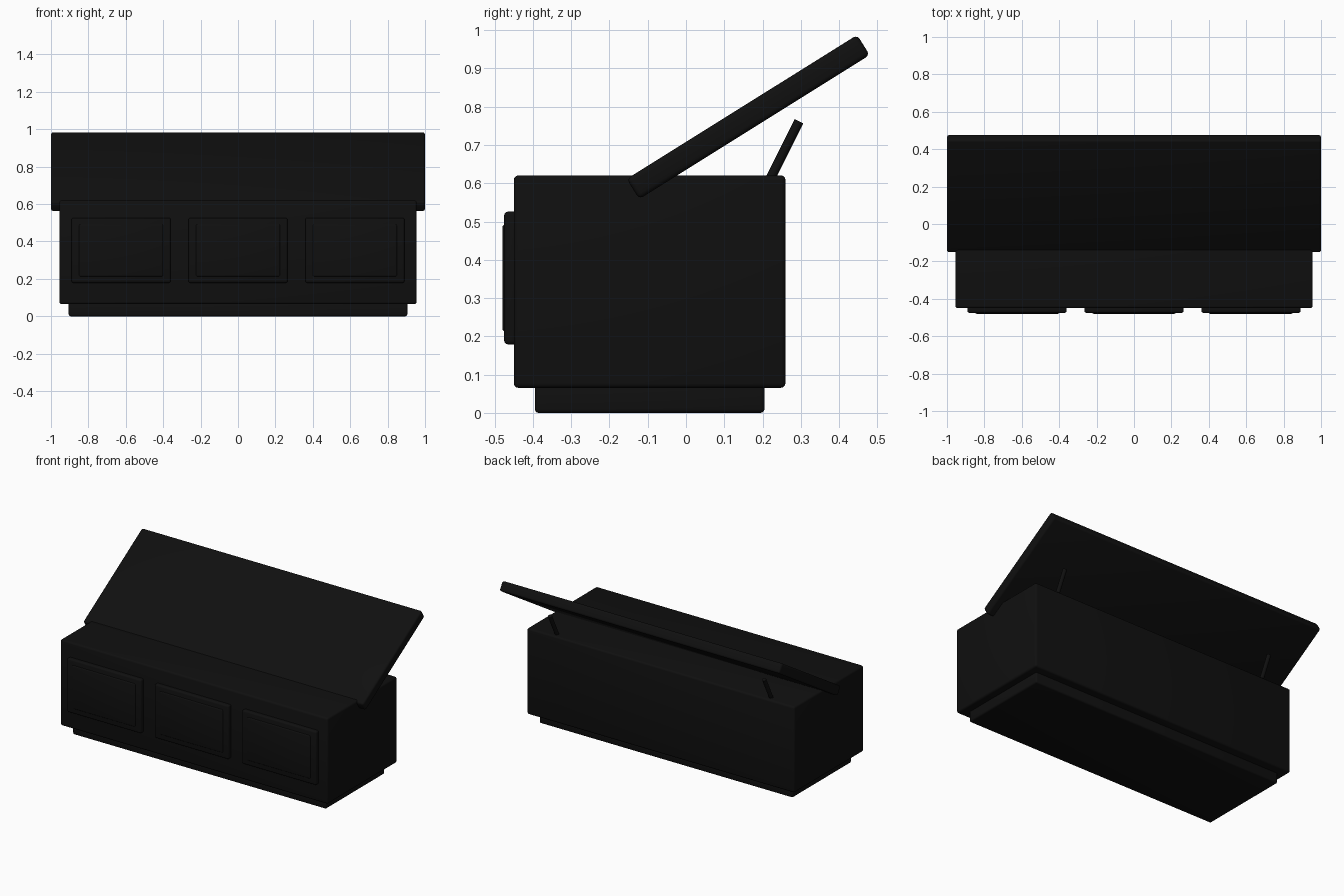
import bpy
import math
from mathutils import Vector

cube = bpy.data.objects.get("Cube")
if cube:
    bpy.data.objects.remove(cube, do_unlink=True)

black = bpy.data.materials.new("near_black")
black.use_nodes = True
COLOUR = (0.005, 0.005, 0.005, 1)
black.diffuse_color = COLOUR
black.node_tree.nodes["Principled BSDF"].inputs["Base Color"].default_value = COLOUR


def finish(obj, name):
    obj.name = name
    obj.data.materials.append(black)
    bpy.ops.object.shade_smooth_by_angle(angle=math.radians(35))
    return obj


def box(name, centre, size, bevel, tilt=0):
    """Rounded box, optionally tilted about x."""
    bpy.ops.mesh.primitive_cube_add(size=1, location=centre)
    obj = bpy.context.object
    obj.scale = size
    bpy.ops.object.transform_apply(location=False, rotation=False, scale=True)
    mod = obj.modifiers.new("rounded_edges", "BEVEL")
    mod.width = bevel
    mod.segments = 3
    bpy.ops.object.modifier_apply(modifier=mod.name)
    obj.rotation_euler.x = tilt
    return finish(obj, name)


def rod(name, start, end, radius):
    """Round bar between two points."""
    start, end = Vector(start), Vector(end)
    axis = end - start
    bpy.ops.mesh.primitive_cylinder_add(vertices=20, radius=radius, depth=axis.length,
                                        location=(start + end) / 2)
    obj = bpy.context.object
    obj.rotation_euler = axis.to_track_quat("Z", "Y").to_euler()
    return finish(obj, name)


# Plinth and chest body
box("plinth", (0, -0.095, 0.038), (1.81, 0.6, 0.076), 0.01)
box("chest_body", (0, -0.095, 0.343), (1.91, 0.71, 0.555), 0.012)

# Open lid, sloping up towards the back
box("open_lid", (0, 0.1625, 0.773), (2, 0.71, 0.062), 0.012, math.radians(32))

# Three front panels, each with a raised centre field
for side, x in (("right", -0.625), ("middle", 0), ("left", 0.625)):
    box(side + "_panel", (x, -0.455, 0.3525), (0.53, 0.04, 0.347), 0.01)
    box(side + "_panel_field", (x, -0.463, 0.3525), (0.45, 0.034, 0.28), 0.008)

# Lid stays
for side, x in (("right", -0.765), ("left", 0.765)):
    rod(side + "_lid_stay", (x, 0.2, 0.572), (x, 0.295, 0.762), 0.0125)
